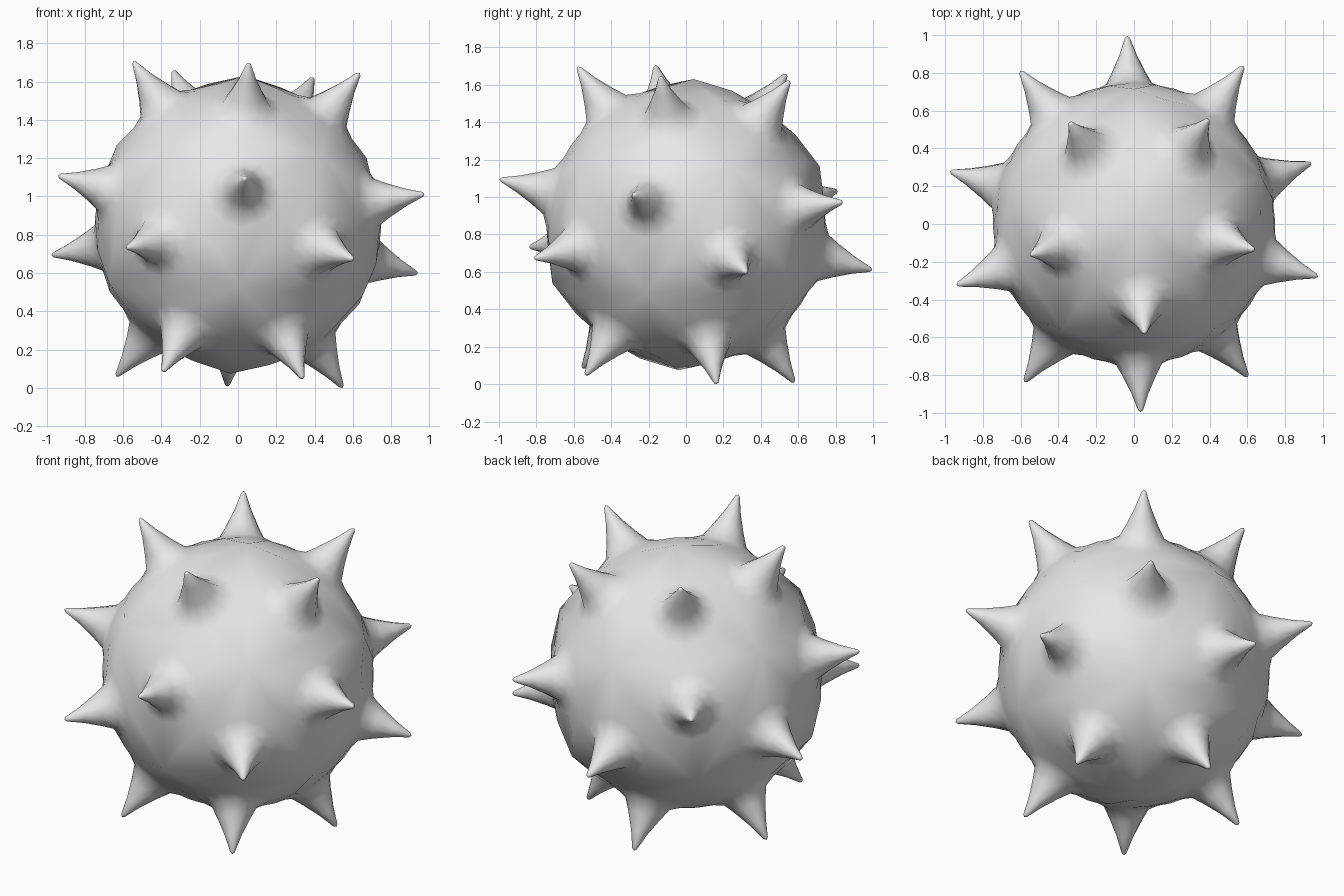
import bpy, bmesh, math
from mathutils import Vector, Matrix

if "Cube" in bpy.data.objects:
    bpy.data.objects.remove(bpy.data.objects["Cube"])

SEG = 4                       # segments along each panel edge
CORNER_R, MID_R = 0.78, 0.748  # body radius at panel corners and edge middles
TIP_R = 1.026
# spike profile: distance from its axis, height along its axis
PROFILE = [(0.19, 0.722), (0.127, 0.755), (0.09, 0.825), (0.046, 0.922), (0.013, 1.015)]

# orientation of the twenty-panel layout
tilt = Vector((0, 0, 1)).rotation_difference(Vector((0.049, 0.052, 1))).to_matrix()
turn = tilt @ Matrix.Rotation(math.radians(19.4), 3, 'Z')

layout = bmesh.new()
bmesh.ops.create_icosphere(layout, subdivisions=1, radius=1)
layout.normal_update()
panels = [[turn @ v.co.normalized() for v in f.verts] for f in layout.faces]
layout.free()

bm = bmesh.new()
for corners in panels:
    axis = sum(corners, Vector()).normalized()
    if (corners[1] - corners[0]).cross(corners[2] - corners[0]).dot(axis) < 0:
        corners.reverse()
    # panel border, following the body
    border = []
    for i in range(3):
        a, b = corners[i], corners[(i + 1) % 3]
        for k in range(SEG):
            t = k / SEG
            r = CORNER_R + (MID_R - CORNER_R) * math.sin(math.pi * t)
            border.append(a.slerp(b, t) * r if t else a * r)
    u = (corners[0] - axis * axis.dot(corners[0])).normalized()
    w = axis.cross(u)
    n = 3 * SEG
    loops = [[bm.verts.new(p) for p in border]]
    # flared foot and cone of the spike
    for rad, h in PROFILE:
        loops.append([bm.verts.new(axis * h + rad * (u * math.cos(2 * math.pi * k / n)
                                                     + w * math.sin(2 * math.pi * k / n)))
                      for k in range(n)])
    for lo, hi in zip(loops, loops[1:]):
        for k in range(n):
            j = (k + 1) % n
            bm.faces.new((lo[k], lo[j], hi[j], hi[k]))
    tip = bm.verts.new(axis * TIP_R)
    for k in range(n):
        bm.faces.new((loops[-1][k], loops[-1][(k + 1) % n], tip))

# weld the panels, then set on the ground
bmesh.ops.remove_doubles(bm, verts=bm.verts, dist=0.001)
bmesh.ops.recalc_face_normals(bm, faces=bm.faces)
low = min(v.co.z for v in bm.verts)
bmesh.ops.translate(bm, verts=bm.verts, vec=(0, 0, -low))
for f in bm.faces:
    f.smooth = True

mesh = bpy.data.meshes.new("spiked_ball")
bm.to_mesh(mesh)
bm.free()
ball = bpy.data.objects.new("spiked_ball", mesh)
bpy.context.collection.objects.link(ball)

grey = bpy.data.materials.new("light_grey")
grey.diffuse_color = (0.8, 0.8, 0.8, 1)
grey.use_nodes = True
grey.node_tree.nodes["Principled BSDF"].inputs["Base Color"].default_value = grey.diffuse_color
mesh.materials.append(grey)
